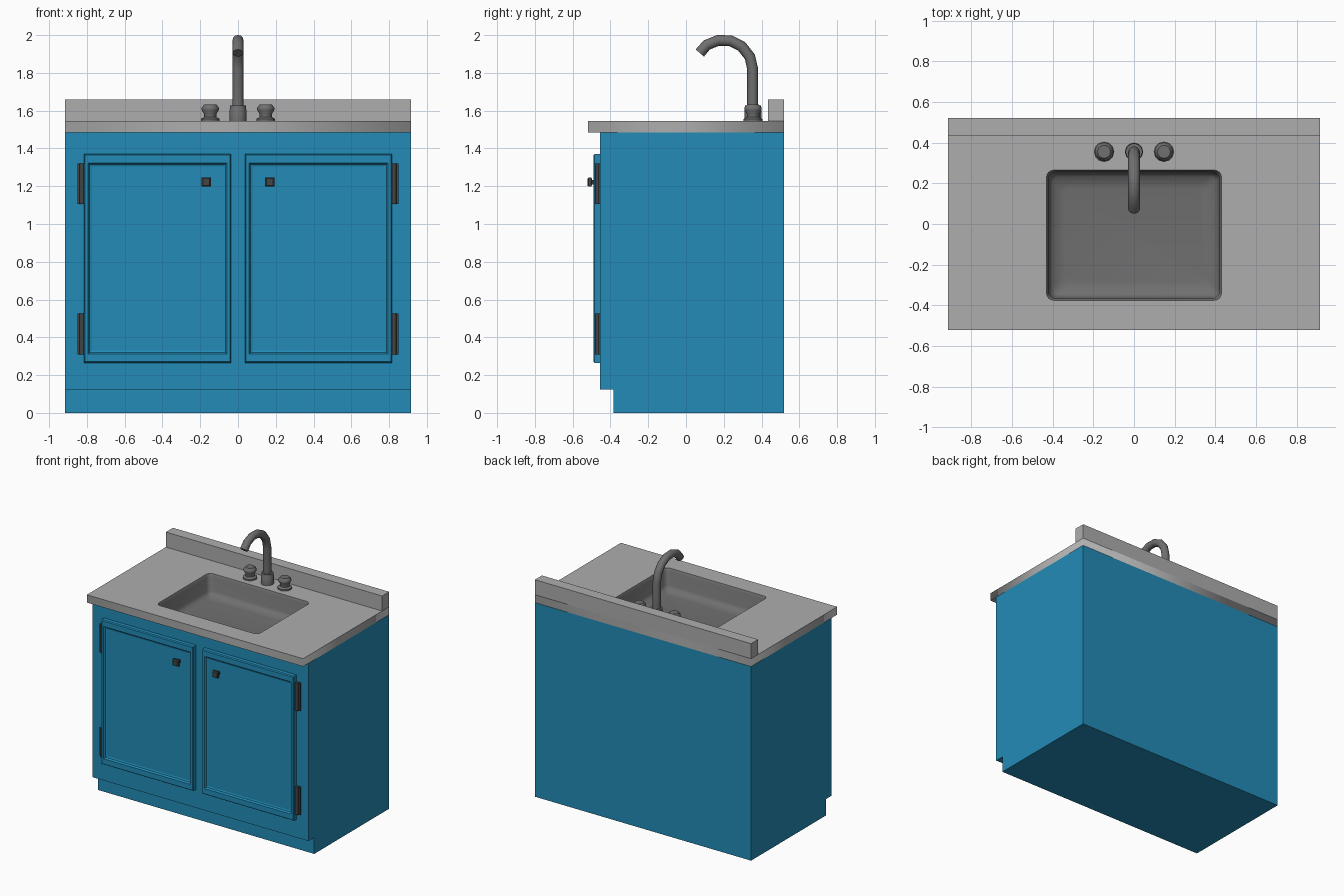
import bpy, bmesh
from math import cos, sin, pi
from mathutils import Vector

if "Cube" in bpy.data.objects:
    bpy.data.objects.remove(bpy.data.objects["Cube"])


def material(name, rgb):
    m = bpy.data.materials.new(name)
    m.diffuse_color = (*rgb, 1)
    m.use_nodes = True
    m.node_tree.nodes["Principled BSDF"].inputs["Base Color"].default_value = m.diffuse_color
    return m


BLUE = material("blue_paint", (0.016, 0.26, 0.47))
STONE = material("light_grey", (0.42, 0.42, 0.42))
STEEL = material("steel_grey", (0.16, 0.16, 0.16))
DARK = material("dark_metal", (0.06, 0.06, 0.06))


def loft(name, rings, mat, start=True, end=True, smooth=False):
    """Skin a list of equal-length closed rings, with optional end caps."""
    bm = bmesh.new()
    vs = [[bm.verts.new(p) for p in r] for r in rings]
    n = len(rings[0])
    for a, b in zip(vs, vs[1:]):
        for i in range(n):
            bm.faces.new((a[i], a[(i + 1) % n], b[(i + 1) % n], b[i]))
    if start:
        bm.faces.new(vs[0][::-1])
    if end:
        bm.faces.new(vs[-1])
    bmesh.ops.recalc_face_normals(bm, faces=bm.faces)
    if not start:  # open basin: the floor must face up
        bm.faces.ensure_lookup_table()
        if bm.faces[-1].normal.z < 0:
            bmesh.ops.reverse_faces(bm, faces=bm.faces)
    me = bpy.data.meshes.new(name)
    bm.to_mesh(me)
    bm.free()
    ob = bpy.data.objects.new(name, me)
    bpy.context.collection.objects.link(ob)
    me.materials.append(mat)
    if smooth:
        bpy.ops.object.select_all(action='DESELECT')
        ob.select_set(True)
        bpy.context.view_layer.objects.active = ob
        bpy.ops.object.shade_smooth_by_angle(angle=0.8)
    return ob


def box(name, x0, x1, y0, y1, z0, z1, mat):
    return loft(name, [[(x0, y0, z), (x1, y0, z), (x1, y1, z), (x0, y1, z)] for z in (z0, z1)], mat)


def lathe(name, x, y, profile, mat, n=12):
    rings = [[(x + r * cos(2 * pi * i / n), y + r * sin(2 * pi * i / n), z)
              for i in range(n)] for r, z in profile]
    return loft(name, rings, mat, smooth=True)


def rounded_rect(x0, x1, y0, y1, r, z, steps=4):
    pts = []
    for k, (cx, cy) in enumerate([(x1 - r, y1 - r), (x0 + r, y1 - r), (x0 + r, y0 + r), (x1 - r, y0 + r)]):
        for i in range(steps + 1):
            a = pi / 2 * (k + i / steps)
            pts.append((cx + r * cos(a), cy + r * sin(a), z))
    return pts


W, TOP, LIP = 0.915, 1.545, 1.485

# Cabinet body with toe kick, open under the counter
profile = [(0.52, LIP), (0.52, 0), (-0.385, 0), (-0.385, 0.125), (-0.455, 0.125), (-0.455, LIP)]
body = loft("cabinet_body", [[(x, y, z) for y, z in profile] for x in (-W, W)], BLUE)
bm = bmesh.new()
bm.from_mesh(body.data)
lid = [f for f in bm.faces if all(v.co.z > LIP - 0.001 for v in f.verts)]
bmesh.ops.delete(bm, geom=lid, context='FACES_ONLY')
bm.to_mesh(body.data)
bm.free()


# Countertop slab with a rounded sink opening
def sink_ring(inset, z):
    return rounded_rect(-0.43 + inset, 0.43 - inset, -0.375 + inset, 0.265 - inset, 0.035, z)


cu = bpy.data.curves.new("countertop", 'CURVE')
cu.dimensions = '2D'
cu.fill_mode = 'BOTH'
cu.extrude = (TOP - LIP) / 2
for pts in ([(-W, -0.52), (W, -0.52), (W, 0.52), (-W, 0.52)], sink_ring(0, 0)):
    sp = cu.splines.new('POLY')
    sp.points.add(len(pts) - 1)
    for p, co in zip(sp.points, pts):
        p.co = (co[0], co[1], 0, 1)
    sp.use_cyclic_u = True
cu.materials.append(STONE)
counter = bpy.data.objects.new("countertop", cu)
counter.location.z = (TOP + LIP) / 2
bpy.context.collection.objects.link(counter)
bpy.ops.object.select_all(action='DESELECT')
counter.select_set(True)
bpy.context.view_layer.objects.active = counter
bpy.ops.object.convert(target='MESH')

box("backsplash", -W, W, 0.435, 0.52, TOP, 1.66, STONE)

# Sink basin
loft("sink_basin", [sink_ring(i, z) for i, z in
     [(0, TOP - 0.002), (0.01, 1.525), (0.014, 1.42), (0.03, 1.395), (0.09, 1.385)]],
     STEEL, start=False, smooth=True)


# Doors, knobs and hinges on both sides
def door_ring(s, ix, iz, y):
    x0, x1, z0, z1 = 0.037 + ix, 0.815 - ix, 0.265 + iz, 1.37 - iz
    return [(s * x0, y, z0), (s * x1, y, z0), (s * x1, y, z1), (s * x0, y, z1)]


for s, side in ((-1, "left"), (1, "right")):
    loft(side + "_door", [door_ring(s, *p) for p in
         [(0, 0, -0.455), (0, 0, -0.484), (0.006, 0.006, -0.491), (0.022, 0.047, -0.491),
          (0.03, 0.055, -0.479), (0.042, 0.066, -0.475)]], BLUE)
    kx = s * 0.168
    knob = [(0.012, -0.47), (0.012, -0.497), (0.024, -0.501), (0.024, -0.515), (0.018, -0.522)]
    loft(side + "_knob", [[(kx + a * r, y, 1.222 + b * r) for a, b in
         ((-1, -1), (1, -1), (1, 1), (-1, 1))] for r, y in knob], DARK)
    for part, z0, z1 in (("lower", 0.31, 0.525), ("upper", 1.105, 1.32)):
        x0, x1 = sorted((s * 0.815, s * 0.85))
        box(f"{side}_{part}_hinge_plate", x0, x1, -0.463, -0.45, z0, z1, DARK)
        lathe(f"{side}_{part}_hinge_barrel", s * 0.826, -0.468, [(0.012, z0), (0.012, z1)], DARK, 8)
    # Tap handle
    lathe(side + "_tap_handle", s * 0.147, 0.355,
          [(0.05, TOP), (0.05, 1.556), (0.033, 1.566), (0.033, 1.582), (0.046, 1.605),
           (0.046, 1.616), (0.032, 1.632)], STEEL)

# Faucet base and bent spout
lathe("faucet_base", 0, 0.355, [(0.045, TOP), (0.045, 1.605), (0.042, 1.61), (0.042, 1.628)], STEEL)
path = [Vector(p) for p in ((0.353, 1.6), (0.353, 1.82), (0.338, 1.885), (0.295, 1.94), (0.235, 1.97),
                            (0.17, 1.972), (0.11, 1.948), (0.073, 1.905))]
rings = []
for i, p in enumerate(path):
    d = (path[min(i + 1, len(path) - 1)] - path[max(i - 1, 0)]).normalized()
    nrm = Vector((-d.y, d.x))
    rings.append([(0.029 * cos(a), p.x + nrm.x * 0.029 * sin(a), p.y + nrm.y * 0.029 * sin(a))
                  for a in [2 * pi * k / 12 for k in range(12)]])
loft("faucet_spout", rings, STEEL, smooth=True)
